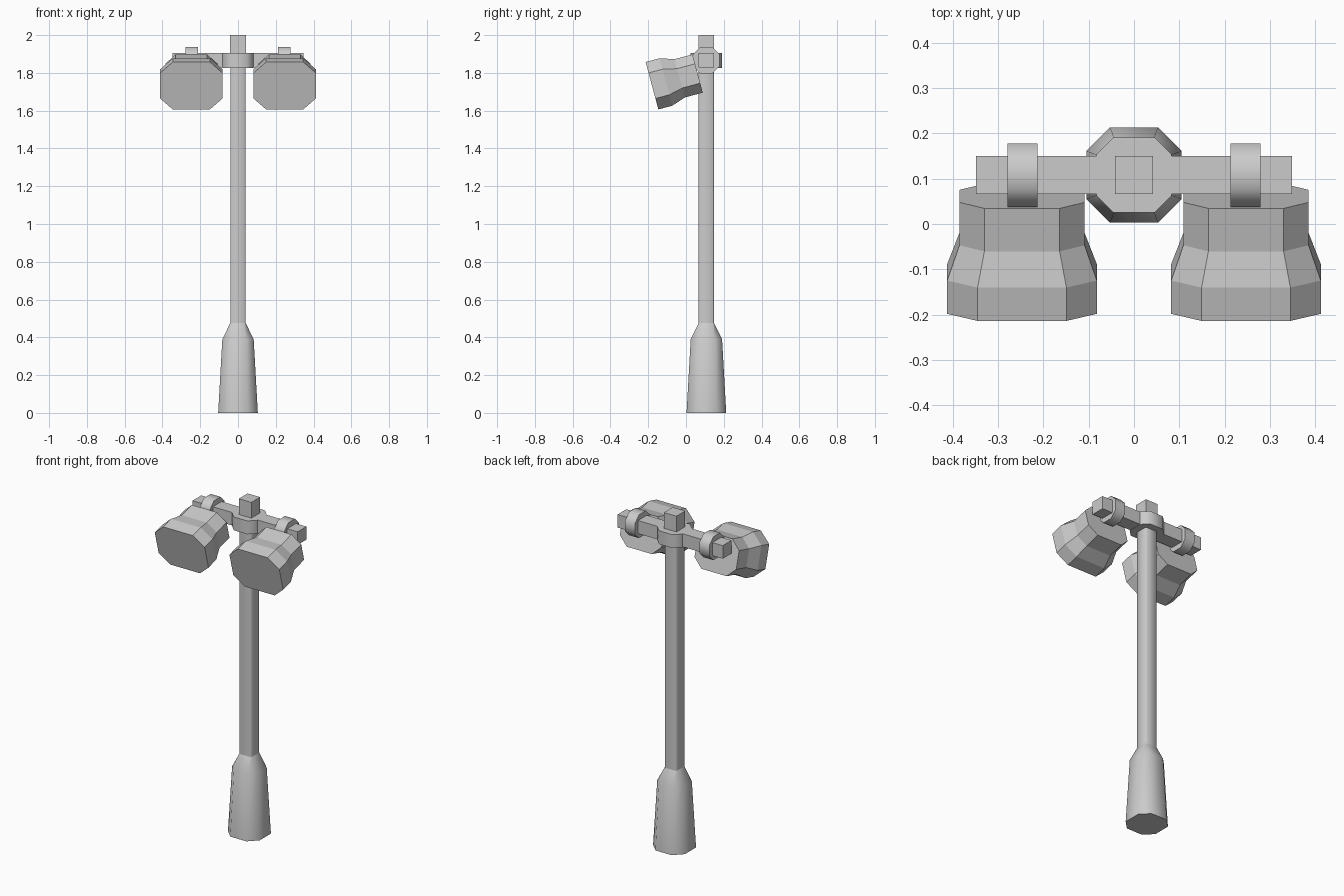
import bpy, bmesh, math
from mathutils import Matrix, Vector

if "Cube" in bpy.data.objects:
    bpy.data.objects.remove(bpy.data.objects["Cube"])

POLE_Y, ARM_Z = 0.108, 1.867


def loft(name, sections, matrix=Matrix(), smooth=None):
    """Loft chamfered rectangles: (height, half_x, half_y, flat_x, flat_y)."""
    bm = bmesh.new()
    rings = []
    for h, x, y, fx, fy in sections:
        pts = [(x, -fy), (x, fy), (fx, y), (-fx, y),
               (-x, fy), (-x, -fy), (-fx, -y), (fx, -y)]
        rings.append([bm.verts.new(matrix @ Vector((px, py, h))) for px, py in pts])
    for a, b in zip(rings, rings[1:]):
        for i in range(8):
            j = (i + 1) % 8
            bm.faces.new((a[i], a[j], b[j], b[i]))
    bm.faces.new(rings[0][::-1])
    bm.faces.new(rings[-1])
    bmesh.ops.recalc_face_normals(bm, faces=bm.faces)
    mesh = bpy.data.meshes.new(name)
    bm.to_mesh(mesh)
    bm.free()
    ob = bpy.data.objects.new(name, mesh)
    bpy.context.collection.objects.link(ob)
    if smooth:
        bpy.ops.object.select_all(action='DESELECT')
        ob.select_set(True)
        bpy.context.view_layer.objects.active = ob
        bpy.ops.object.shade_smooth_by_angle(angle=math.radians(smooth))
    return ob


def octagon(h, half, flat):
    return (h, half, half, flat, flat)


def box(name, center, size):
    bpy.ops.mesh.primitive_cube_add(size=1, location=center)
    ob = bpy.context.object
    ob.name = name
    ob.scale = size
    bpy.ops.object.transform_apply(location=False, rotation=False, scale=True)
    return ob


at_pole = Matrix.Translation((0, POLE_Y, 0))

# Base, shaft, collar and square top
loft("base", [octagon(0, 0.105, 0.053), octagon(0.39, 0.083, 0.045),
              octagon(0.475, 0.041, 0.034)], at_pole, 50)
loft("pole", [octagon(0.47, 0.041, 0.034), octagon(1.84, 0.041, 0.034)], at_pole, 50)
loft("collar", [octagon(1.826, 0.083, 0.045), octagon(1.906, 0.083, 0.045)], at_pole, 50)
box("pole_top", (0, POLE_Y, 1.92), (0.083, 0.083, 0.16))

# Cross arm
box("cross_arm", (0, POLE_Y, ARM_Z), (0.696, 0.083, 0.078))

# Lamp heads and the clamps holding them, one pair per side
tilt = Matrix.Rotation(math.radians(-75), 4, 'X')
for side, s in (("left", -1), ("right", 1)):
    clamp = Matrix.Translation((s * 0.246, POLE_Y, ARM_Z)) @ Matrix.Rotation(math.pi / 2, 4, 'Y')
    loft("clamp_" + side, [octagon(-0.033, 0.07, 0.032), octagon(0.033, 0.07, 0.032)], clamp, 50)
    # local z runs from the lamp face back toward the arm
    head = Matrix.Translation((s * 0.247, -0.18, 1.732)) @ tilt
    loft("lamp_" + side, [(0, 0.165, 0.13, 0.098, 0.07),
                          (0.076, 0.165, 0.13, 0.098, 0.07),
                          (0.152, 0.138, 0.105, 0.083, 0.053),
                          (0.25, 0.138, 0.105, 0.083, 0.053)], head)
